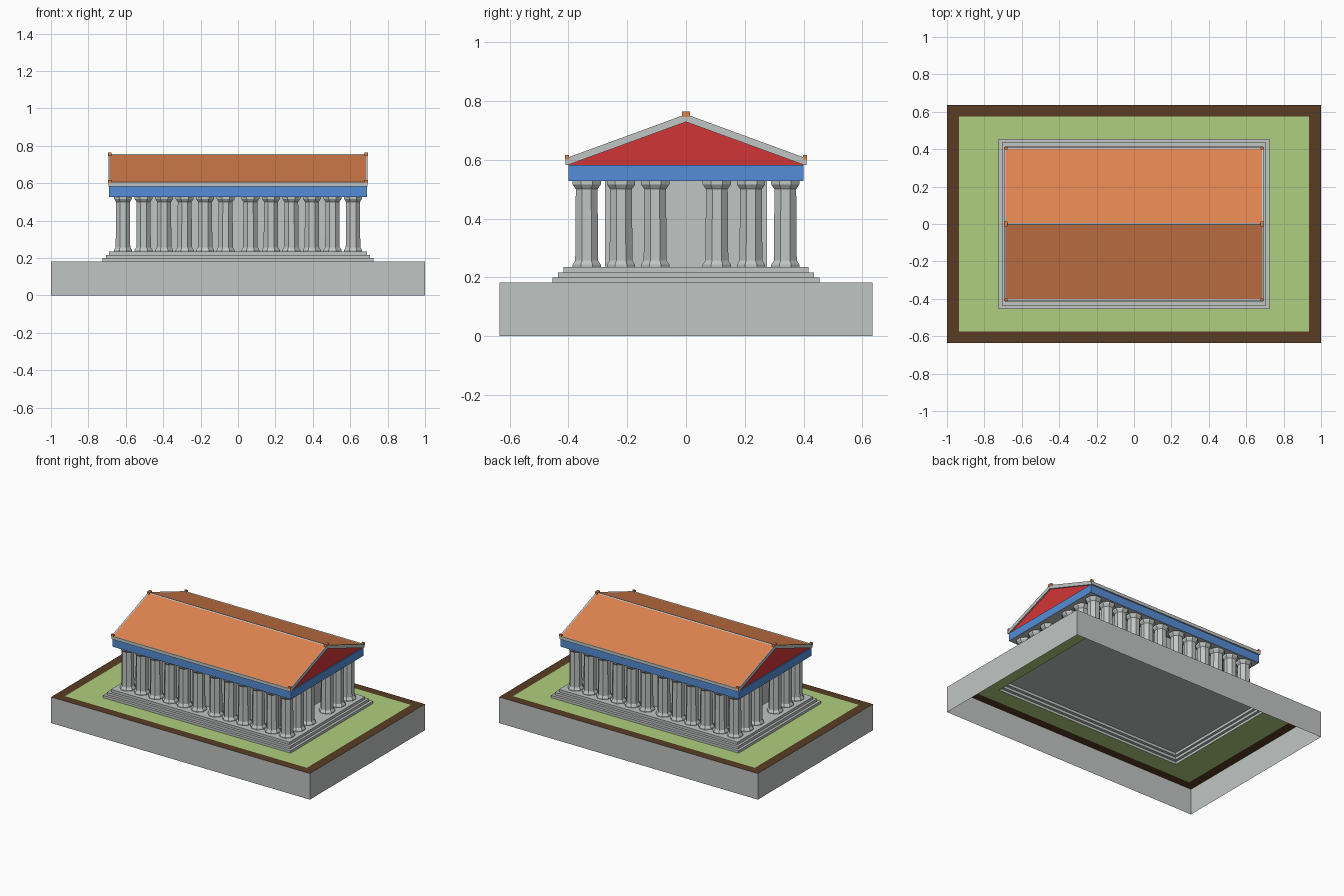
import bpy, bmesh, math

if "Cube" in bpy.data.objects:
    bpy.data.objects.remove(bpy.data.objects["Cube"])


def material(name, rgb):
    m = bpy.data.materials.new(name)
    m.diffuse_color = (*rgb, 1)
    m.use_nodes = True
    m.node_tree.nodes["Principled BSDF"].inputs["Base Color"].default_value = m.diffuse_color
    return m


STONE = material("pale stone", (0.53, 0.56, 0.55))
SOIL = material("brown soil", (0.10, 0.045, 0.018))
GRASS = material("light grass", (0.43, 0.63, 0.21))
BLUE = material("blue frieze", (0.09, 0.27, 0.68))
RED = material("red pediment", (0.64, 0.036, 0.037))
TILE = material("orange tile", (0.74, 0.23, 0.08))


def finish(name, bm, *mats):
    bmesh.ops.recalc_face_normals(bm, faces=bm.faces)
    me = bpy.data.meshes.new(name)
    bm.to_mesh(me)
    bm.free()
    for m in mats:
        me.materials.append(m)
    ob = bpy.data.objects.new(name, me)
    bpy.context.collection.objects.link(ob)
    return ob


def loft(name, levels, mat, cap=False):
    """Open shell through rectangles given as (half x, half y, z)."""
    bm = bmesh.new()
    rings = [[bm.verts.new((sx * hx, sy * hy, z)) for sx, sy in
              ((-1, -1), (1, -1), (1, 1), (-1, 1))] for hx, hy, z in levels]
    for a, b in zip(rings, rings[1:]):
        for i in range(4):
            j = (i + 1) % 4
            bm.faces.new((a[i], a[j], b[j], b[i]))
    if cap:
        bm.faces.new(rings[-1])
    ob = finish(name, bm, mat)
    # flat frames must look upwards
    for p in ob.data.polygons:
        if p.normal.z < -0.5:
            p.flip()
    return ob


def box(name, center, size, *mats):
    bm = bmesh.new()
    bmesh.ops.create_cube(bm, size=1)
    for v in bm.verts:
        v.co = [c + k * s for c, k, s in zip(center, v.co, size)]
    return finish(name, bm, *mats)


def prism(name, outline, half, *mats):
    """Extrude a (y, z) outline along x."""
    bm = bmesh.new()
    f = bm.faces.new([bm.verts.new((-half, y, z)) for y, z in outline])
    ext = bmesh.ops.extrude_face_region(bm, geom=[f])["geom"]
    bmesh.ops.translate(bm, vec=(2 * half, 0, 0),
                        verts=[e for e in ext if isinstance(e, bmesh.types.BMVert)])
    return finish(name, bm, *mats)


# Ground block, hollow underneath
loft("ground_walls", [(1, .635, 0), (1, .635, .182)], STONE)
loft("soil_border", [(1, .635, .182), (.935, .575, .182)], SOIL)
loft("lawn", [(.935, .575, .182), (.725, .455, .182)], GRASS)

# Three steps with the temple floor
loft("steps", [(.725, .455, .182), (.725, .455, .199), (.707, .436, .199),
               (.707, .436, .217), (.69, .417, .217), (.69, .417, .235)],
     STONE, cap=True)

# Inner chamber
box("inner_chamber", (0, 0, .381), (1.0, .55, .292), STONE)

# Octagonal column: (apothem, z) profile
PROFILE = [(.048, .235), (.048, .243), (.039, .257), (.037, .50),
           (.048, .516), (.048, .527)]


def column_mesh():
    bm = bmesh.new()
    k = 1 / math.cos(math.pi / 8)
    rings = [[bm.verts.new((r * k * math.cos(math.pi / 8 + i * math.pi / 4),
                            r * k * math.sin(math.pi / 8 + i * math.pi / 4), z))
              for i in range(8)] for r, z in PROFILE]
    for a, b in zip(rings, rings[1:]):
        for i in range(8):
            j = (i + 1) % 8
            bm.faces.new((a[i], a[j], b[j], b[i]))
    bm.faces.new(rings[0])
    bm.faces.new(rings[-1])
    return finish("column", bm, STONE)


# Colonnade around the edge
half_x = [.066, .176, .285, .395, .505, .615]
half_y = [.105, .221, .338]
spots = [(sx * x, sy * .338) for x in half_x for sx in (-1, 1) for sy in (-1, 1)]
spots += [(sx * .615, sy * y) for y in half_y[:-1] for sx in (-1, 1) for sy in (-1, 1)]
first = column_mesh()
first.location = (*spots[0], 0)
for x, y in spots[1:]:
    c = first.copy()
    c.location = (x, y, 0)
    bpy.context.collection.objects.link(c)

# Blue frieze with stone ceiling
frieze = box("frieze", (0, 0, .555), (1.38, .80, .056), BLUE, STONE)
for p in frieze.data.polygons:
    p.material_index = int(p.normal.z < -0.5)

# Red gables, slightly recessed
prism("pediment", [(-.40, .583), (.40, .583), (0, .729)], .683, RED)

# Roof slab with framed tile panels on both slopes
roof = prism("roof", [(-.40, .583), (-.41, .583), (-.41, .605), (0, .755),
                      (.41, .605), (.41, .583), (.40, .583), (0, .729)],
             .692, STONE, TILE)
bm = bmesh.new()
bm.from_mesh(roof.data)
slopes = [f for f in bm.faces if .5 < f.normal.z]
for f in slopes:
    bmesh.ops.inset_individual(bm, faces=[f], thickness=.011, depth=-.003)
    f.material_index = 1
bm.to_mesh(roof.data)
bm.free()

# Small tile ornaments on ridge ends and eave corners
for sx in (-1, 1):
    box("ridge_ornament", (sx * .685, 0, .755), (.018, .028, .018), TILE)
    for sy in (-1, 1):
        box("corner_ornament", (sx * .685, sy * .405, .609), (.018, .012, .016), TILE)
